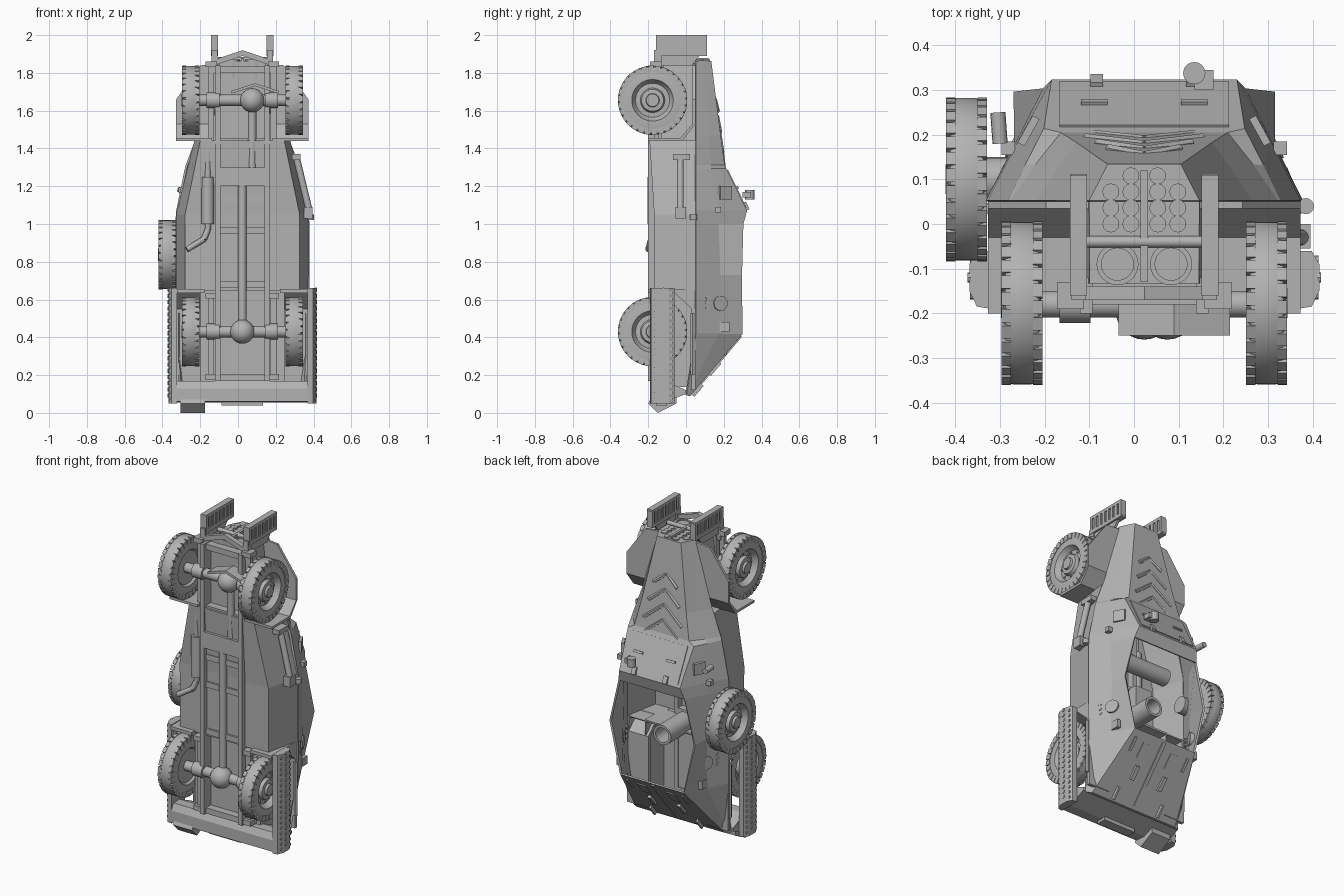
import bpy, bmesh, math
from mathutils import Vector, Matrix

cube = bpy.data.objects.get("Cube")
if cube:
    bpy.data.objects.remove(cube, do_unlink=True)

grey = bpy.data.materials.new("primer_grey")
grey.use_nodes = True
grey.diffuse_color = (0.45, 0.45, 0.45, 1)
grey.node_tree.nodes["Principled BSDF"].inputs["Base Color"].default_value = (0.45, 0.45, 0.45, 1)
C = 0.023  # centre line of the vehicle


def finish(name, bm, smooth=False):
    bmesh.ops.recalc_face_normals(bm, faces=bm.faces)
    me = bpy.data.meshes.new(name)
    bm.to_mesh(me)
    bm.free()
    me.materials.append(grey)
    ob = bpy.data.objects.new(name, me)
    bpy.context.collection.objects.link(ob)
    if smooth:
        bpy.ops.object.select_all(action='DESELECT')
        ob.select_set(True)
        bpy.context.view_layer.objects.active = ob
        bpy.ops.object.shade_smooth_by_angle(angle=math.radians(35))
    return ob


def loft(name, rings, skip=lambda i, j: False, thick=0.0):
    """Skin closed rings, leaving out the faces picked by skip."""
    bm = bmesh.new()
    vs = [[bm.verts.new(p) for p in r] for r in rings]
    n = len(rings[0])
    for i in range(len(vs) - 1):
        for j in range(n):
            if not skip(i, j):
                k = (j + 1) % n
                bm.faces.new((vs[i][j], vs[i][k], vs[i + 1][k], vs[i + 1][j]))
    bm.faces.new(vs[0])
    bm.faces.new(vs[-1])
    ob = finish(name, bm)
    if thick:
        m = ob.modifiers.new("wall", 'SOLIDIFY')
        m.thickness, m.offset = thick, 0


def prism(name, pts, a, b, axis="x"):
    """Extrude a (y,z), (x,z) or (x,y) outline along the given axis."""
    put = {"x": lambda t, p: (t, *p), "y": lambda t, p: (p[0], t, p[1]), "z": lambda t, p: (*p, t)}[axis]
    loft(name, [[put(t, p) for p in pts] for t in (a, b)])


def box(name, x0, x1, y0, y1, z0, z1):
    prism(name, [(y0, z0), (y1, z0), (y1, z1), (y0, z1)], x0, x1)


def lathe(name, profile, origin, axis, n=32):
    """Spin a (radius, distance) profile round an axis."""
    rot = Vector((0, 0, 1)).rotation_difference(Vector(axis)).to_matrix()
    bm = bmesh.new()
    rows = []
    for r, t in profile:
        rows.append([bm.verts.new(Vector(origin) + rot @ Vector((r * math.cos(a), r * math.sin(a), t)))
                     for a in (math.tau * k / n for k in range(n))])
    for p, q in zip(rows, rows[1:]):
        for k in range(n):
            bm.faces.new((p[k], p[k - 1], q[k - 1], q[k]))
    for row in (rows[0], rows[-1]):
        bm.faces.new(row)
    finish(name, bm, True)


def rod(name, p, q, r, n=16):
    d = Vector(q) - Vector(p)
    lathe(name, [(r, 0), (r, d.length)], p, d, n)


def ball(name, p, r):
    prof = [(max(r * math.sin(a), 0.001), -r * math.cos(a)) for a in (math.pi * k / 12 for k in range(13))]
    lathe(name, prof, p, (1, 0, 0), 24)


def wheel(name, x, y, z, s, r=0.182):
    w = 0.043
    lathe(name + "_tyre", [(0.02, -w * .6), (0.1, -w * .7), (0.11, -w), (r - .025, -w), (r - .005, -w * .85),
          (r, -w * .5), (r, w * .5), (r - .005, w * .85), (r - .025, w), (0.11, w), (0.1, w * .55), (0.09, w * .25),
          (0.065, w * .3), (0.058, w * .75), (0.036, w * .8), (0.033, w * 1.1), (0.015, w * 1.1)],
          (x, y, z), (s, 0, 0), 48)
    bm = bmesh.new()
    for k in range(30):  # tread lugs on both shoulders
        for e in (-1, 1):
            m = (Matrix.Translation((x, y, z)) @ Matrix.Rotation(math.tau * (k + e * .25) / 30, 4, 'X')
                 @ Matrix.Translation((e * w * .82, 0, r - .016)) @ Matrix.Diagonal((w * .5, 0.03, 0.034, 1)))
            bmesh.ops.create_cube(bm, size=1, matrix=m)
    for k in range(8):  # wheel nuts
        m = (Matrix.Translation((x + s * w * .3, y, z)) @ Matrix.Rotation(math.tau * k / 8, 4, 'X')
             @ Matrix.Translation((0, 0, 0.078)) @ Matrix.Diagonal((0.012, 0.01, 0.01, 1)))
        bmesh.ops.create_cube(bm, size=1, matrix=m)
    finish(name + "_lugs", bm)


# Upper armour shell: belt, fold and roof edge at each station
stations = [(.095, .33, .0, .315, .01, .30, .02), (.42, .345, .05, .285, .17, .215, .295),
            (.73, .35, .05, .286, .18, .287, .295), (1.0, .35, .05, .288, .17, .222, .3),
            (1.07, .345, .05, .285, .17, .205, .318), (1.29, .30, .05, .262, .13, .222, .21),
            (1.31, .295, .05, .24, .13, .185, .2), (1.47, .235, .05, .19, .12, .15, .178),
            (1.86, .12, .05, .1, .09, .08, .13)]
loft("upper_hull", [[(C + s * w, y, z) for s, w, y in
     ((-1, a, b), (-1, d, e), (-1, f, g), (1, f, g), (1, d, e), (1, a, b))]
     for z, a, b, d, e, f, g in stations], lambda i, j: j == 5 or (j == 2 and i in (1, 2)), 0.012)


def tub(name, rows):
    loft(name, [[(C - a, .05, z), (C - b, y, z), (C + b, y, z), (C + a, .05, z)] for z, a, b, y in rows],
         lambda i, j: j == 3, 0.01)


tub("lower_hull", [(.65, .345, .30, -.165), (1.05, .345, .30, -.165), (1.44, .25, .22, -.19)])
tub("rear_tub", [(.14, .22, .22, -.13), (.655, .22, .22, -.13)])
tub("nose_tub", [(1.42, .17, .16, -.13), (1.86, .12, .12, -.13)])
prism("rear_beam", [(-.19, .06), (-.12, .055), (.0, .1), (.0, .12), (-.11, .17), (-.17, .17), (-.19, .13)],
      C - .345, C + .345)
prism("tail_step", [(-.2, .05), (-.15, 0), (-.05, .05), (-.05, .09), (-.18, .09)], -.305, -.175)
box("tow_plate", C - .11, C + .11, -.16, -.1, .04, .07)

# Gun pedestal and seats in the open compartment
lathe("gun_pedestal", [(.06, 0), (.06, .22), (.045, .22), (.045, .03)], (C, -.02, .68), (0, 1, 0))
for s in (-1, 1):
    box("crew_seat", C + s * .13 - .06, C + s * .13 + .06, -.1, -.04, .82, .95)
rod("seat_back", (C - .2, .06, 1.0), (C + .2, .06, 1.0), .05, 24)


# Plates lying on the sloping faces
def slope_plate(name, p, q, u0, u1, x0, x1, h=.008):
    p, q = Vector(p), Vector(q)
    n = Vector((q.y - p.y, p.x - q.x)).normalized()
    if n.x < 0:
        n = -n
    a, b = p.lerp(q, u0), p.lerp(q, u1)
    prism(name, [tuple(a), tuple(b), tuple(b + n * h), tuple(a + n * h)], x0, x1)


deck, shield = ((.02, .095), (.295, .42)), ((.318, 1.07), (.21, 1.29))
slope_plate("deck_seam", *deck, .05, .97, C - .012, C + .012, .012)
slope_plate("windshield_plate", *shield, .06, .97, C - .19, C + .19, .01)
for s in (-1, 1):
    for name, u0, u1, x, w, h in (("deck_hatch", .65, .87, .1, .03, .01), ("deck_handle", .35, .55, .1, .012, .02),
                                  ("deck_rib", .02, .2, .16, .006, .025), ("deck_hinge", .7, .9, .19, .008, .012)):
        slope_plate(name, *deck, u0, u1, C + s * x - w, C + s * x + w, h)
    slope_plate("vision_slit", *shield, .5, .56, C + s * .112 - .03, C + s * .112 + .03, .018)
    slope_plate("shield_hinge", *shield, .0, .18, C + s * .107 - .014, C + s * .107 + .014, .02)
    # Chevron louvres on the bonnet
    for k in range(4):
        z, w = 1.66 - k * .09, .08 + k * .025
        y = .2 - (z - 1.3) * .135
        rod("bonnet_louvre", (C, y, z), (C + s * w, y + .016, z - w * .8), .012, 6)
    # Ports and flaps on the sloping sides
    rod("side_port", (C + s * .275, .175, .58), (C + s * .296, .185, .58), .04)
    for z in (.555, .585, .615):
        rod("port_bolt", (C + s * .3, .105, z), (C + s * .325, .115, z), .012, 10)
    box("side_flap", C + s * .28 - .012, C + s * .28 + .012, .18, .23, .43, .48)
    prism("side_vision_flap", [(C + s * x, y) for x, y in ((.268, .175), (.235, .235), (.25, .243), (.284, .182))],
          1.13, 1.2, "z")
    box("side_tab", C + s * .305 - .015, C + s * .305 + .015, .155, .185, 1.06, 1.09)
    rod("belt_strip", (C + s * .345, .035, .2), (C + s * .345, .035, .53), .014, 6)

    # Mudguards
    prism("front_guard_top", [(C + s * x, z) for x, z in ((.11, 1.85), (.22, 1.84), (.35, 1.66), (.35, 1.53),
          (.16, 1.53))], .035, .05, "y")
    prism("front_guard_back", [(.05, 1.53), (-.02, 1.44), (-.2, 1.44), (-.2, 1.455), (-.03, 1.455), (.035, 1.53)],
          C + s * .16, C + s * .35)
    prism("rear_guard", [(.05, .12), (.05, .56), (-.05, .655), (-.2, .655), (-.2, .635), (-.06, .635),
          (.03, .55), (.03, .12)], C + s * .2, C + s * .345)
    prism("guard_gusset", [(.05, .56), (.05, .655), (-.05, .655)], C + s * .333, C + s * .345)
    # Perforated channels hung at the rear sides
    prism("sand_channel", [(C + s * x, y) for x, y in ((.345, -.19), (.375, -.185), (.392, -.15), (.392, -.09),
          (.375, -.06), (.345, -.06))], .05, .66, "z")
    bm = bmesh.new()
    for i in range(18):
        for j in range(3):
            m = (Matrix.Translation((C + s * (.392 if j == 1 else .386), -.12 + (j - 1) * .038,
                 .075 + .033 * (i + .5 * (j == 1)))) @ Matrix.Rotation(math.pi / 2, 4, 'Y'))
            bmesh.ops.create_cone(bm, cap_ends=True, segments=8, radius1=.011, radius2=.011, depth=.008, matrix=m)
    finish("channel_rims", bm)

    # Slotted crossing ramps on the nose
    x = C + s * .147
    prism("nose_ramp_back", [(-.16, 1.9), (.11, 1.9), (.11, 2), (-.16, 2)], x - .012, x + .012)
    for z0, z1 in ((1.89, 1.912), (1.982, 2)):
        box("nose_ramp_rail", x - .019, x + .019, -.16, .11, z0, z1)
    for k in range(8):
        y = -.15 + k * .036
        box("nose_ramp_rung", x - .019, x + .019, y - .01, y + .01, 1.9, 1.99)
    box("ramp_bracket", x - .016, x + .016, -.17, -.13, 1.8, 1.92)
    prism("ramp_arm", [(-.13, 1.84), (.03, 1.84), (.08, 1.9), (-.13, 1.9)], x - .008, x + .008)

    # Chassis rails and springs
    box("chassis_rail", C + s * .13 - .014, C + s * .13 + .014, -.2, -.12, .17, 1.84)
    for z in (.43, 1.655):
        box("leaf_spring", C + s * .165 - .016, C + s * .165 + .016, -.17, -.145, z - .24, z + .19)
        for e in (-.24, .19):
            box("spring_shackle", C + s * .165 - .03, C + s * .165 + .03, -.19, -.13, z + e - .015, z + e + .015)
        rod("axle_sleeve", (C + s * .12, -.18, z), (C + s * .19, -.18, z), .042)
        wheel("wheel", C + s * .274, -.177, z, s)
    lathe("nose_lamp", [(.047, 0), (.047, .1), (.036, .1), (.036, .08)], (C + s * .06, -.09, 1.77), (0, 0, 1), 24)
    for k in range(7):
        y, w = .0 + (k // 2) * .036, .03 + (k % 2) * .045
        rod("radiator_ring", (C + s * w, y, 1.85), (C + s * w, y, 1.87), .019, 12)

# Spare wheel on the side
wheel("spare_wheel", -.375, .1, .838, -1)
rod("spare_mount", (-.37, .1, .838), (-.25, .1, .838), .05)

# Nose crossbars and guard
rod("nose_bar", (C - .13, -.04, 1.87), (C + .13, -.04, 1.87), .013)
box("nose_spine", C - .008, C + .008, -.13, .12, 1.85, 1.88)
prism("nose_crossbeam", [(C - .15, 1.84), (C, 1.89), (C + .15, 1.84), (C + .15, 1.87), (C, 1.92), (C - .15, 1.87)],
      -.17, -.14, "y")
prism("axle_guard", [(-.035, 1.69), (.09, 1.73), (.215, 1.69), (.215, 1.705), (.09, 1.745), (-.035, 1.705)],
      -.25, -.165, "y")

# Drive train under the floor
for z, x in ((.43, C), (1.655, .075)):
    rod("axle", (C - .26, -.18, z), (C + .26, -.18, z), .03)
    ball("differential", (x, -.195, z), .064)
rod("rear_drive_shaft", (C, -.18, .45), (C, -.18, 1.2), .022)
rod("front_drive_shaft", (.075, -.17, 1.28), (.075, -.18, 1.65), .022)
box("gearbox", C - .12, C + .12, -.2, -.12, 1.2, 1.3)
for z in (.17, .66, .95, 1.12, 1.42, 1.8):
    box("chassis_crossmember", C - .13, C + .13, -.18, -.12, z, z + .035)

# Exhaust
rod("muffler", (-.16, -.172, 1.0), (-.16, -.172, 1.25), .033)
path = [(-.16, -.175, 1.43), (-.16, -.175, .97), (-.18, -.185, .92), (-.27, -.2, .865)]
for p, q in zip(path, path[1:]):
    rod("exhaust_pipe", p, q, .016, 12)

# Jack and lamps on the side, mirror on the roof edge
rod("jack", (.375, -.03, 1.08), (.31, -.03, 1.35), .018, 12)
box("jack_foot", .35, .395, -.055, .0, 1.03, 1.09)
box("jack_clamp", .285, .33, -.07, .02, 1.34, 1.37)
rod("search_lamp", (.135, .338, 1.13), (.135, .338, 1.18), .025)
box("lamp_bracket", .135, .178, .3, .345, 1.14, 1.17)
rod("side_lamp", (-.3, .18, 1.18), (-.305, .25, 1.18), .017, 12)
rod("marker_lamp", (.385, .04, 1.02), (.385, .04, 1.05), .018)
